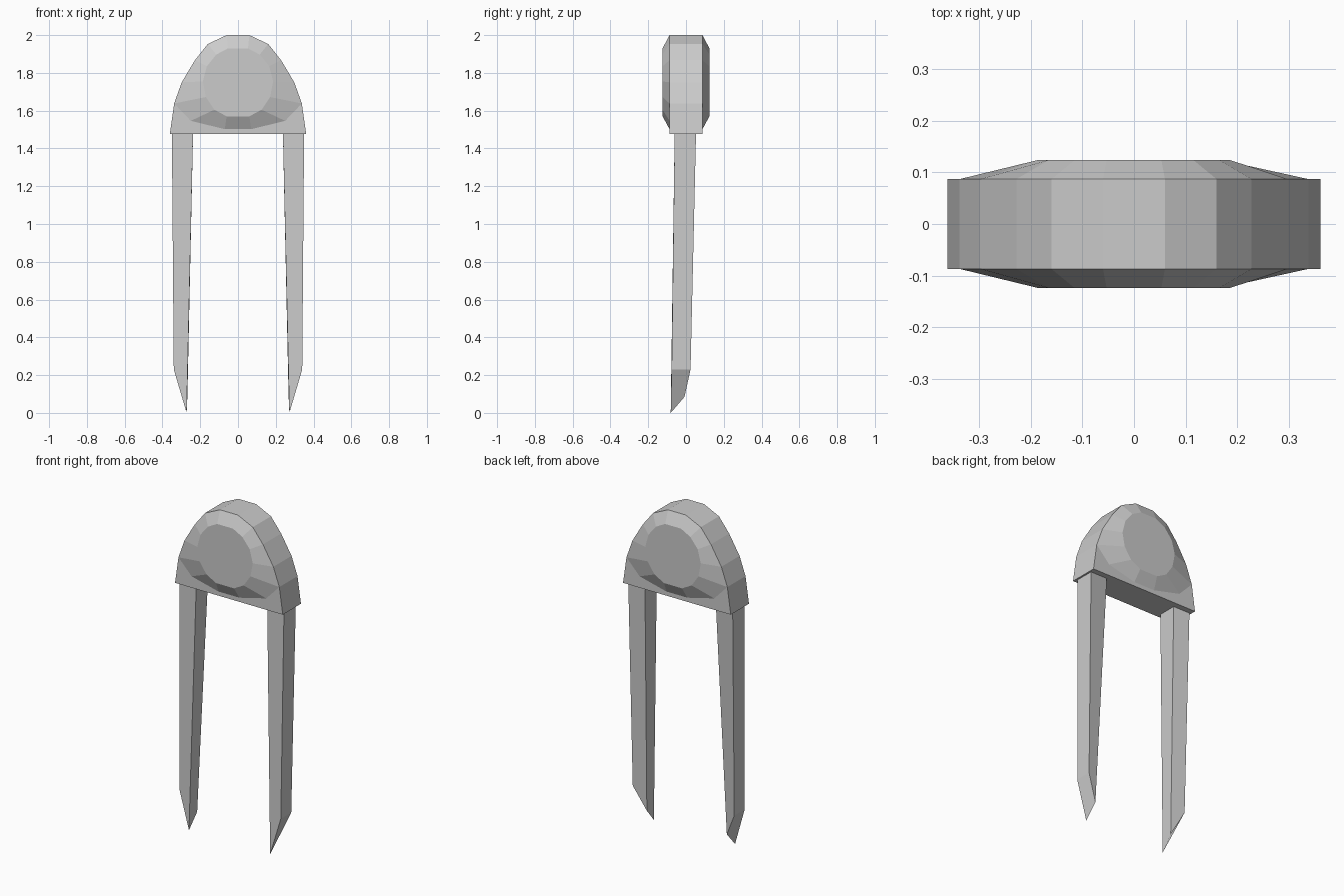
import bpy, bmesh

if "Cube" in bpy.data.objects:
    bpy.data.objects.remove(bpy.data.objects["Cube"])


def make_object(name, bm):
    bmesh.ops.recalc_face_normals(bm, faces=bm.faces)
    mesh = bpy.data.meshes.new(name)
    bm.to_mesh(mesh)
    bm.free()
    obj = bpy.data.objects.new(name, mesh)
    bpy.context.collection.objects.link(obj)
    return obj


def mirrored(half):
    # Right half listed top to bottom, closed round through the left half
    return half + [(-x, z) for x, z in reversed(half)]


# Domed head: arched slab with a raised 14-sided disc on both faces
rim = mirrored([(.06, 2), (.16, 1.953), (.228, 1.867), (.298, 1.75),
                (.338, 1.638), (.25, 1.546), (.07, 1.502)])
disc = mirrored([(.053, 1.93), (.115, 1.897), (.165, 1.835), (.186, 1.755),
                 (.17, 1.672), (.125, 1.605), (.06, 1.57)])
n = len(rim)
bm = bmesh.new()
sides = []
for s in (-1, 1):
    outer = [bm.verts.new((x, s * .087, z)) for x, z in rim]
    inner = [bm.verts.new((x, s * .124, z)) for x, z in disc]
    base = [bm.verts.new((x, s * .087, 1.477)) for x in (.361, -.361)]
    bm.faces.new(inner)
    for i in range(n):
        j = (i + 1) % n
        bm.faces.new((outer[i], outer[j], inner[j], inner[i]))
    # Flat strip below the raised bevel
    bm.faces.new(outer[4:10] + [base[1], base[0]])
    sides.append(outer[:5] + base + outer[9:])
front, back = sides
for i in range(len(front)):
    j = (i + 1) % len(front)
    bm.faces.new((front[i], front[j], back[j], back[i]))
make_object("domed_head", bm)

# Tapered prongs, cut to a point at the inner front corner
top = [(.238, -.06, 1.48), (.35, -.06, 1.48), (.35, .053, 1.48), (.238, .053, 1.48)]
tip = [(.272, -.081, 0), (.34, -.076, .23), (.34, .024, .23), (.268, -.008, .085)]
for name, s in (("right_prong", 1), ("left_prong", -1)):
    bm = bmesh.new()
    t = [bm.verts.new((s * x, y, z)) for x, y, z in top]
    b = [bm.verts.new((s * x, y, z)) for x, y, z in tip]
    bm.faces.new(t)
    bm.faces.new(b)
    for i in range(4):
        j = (i + 1) % 4
        bm.faces.new((t[i], t[j], b[j], b[i]))
    make_object(name, bm)
